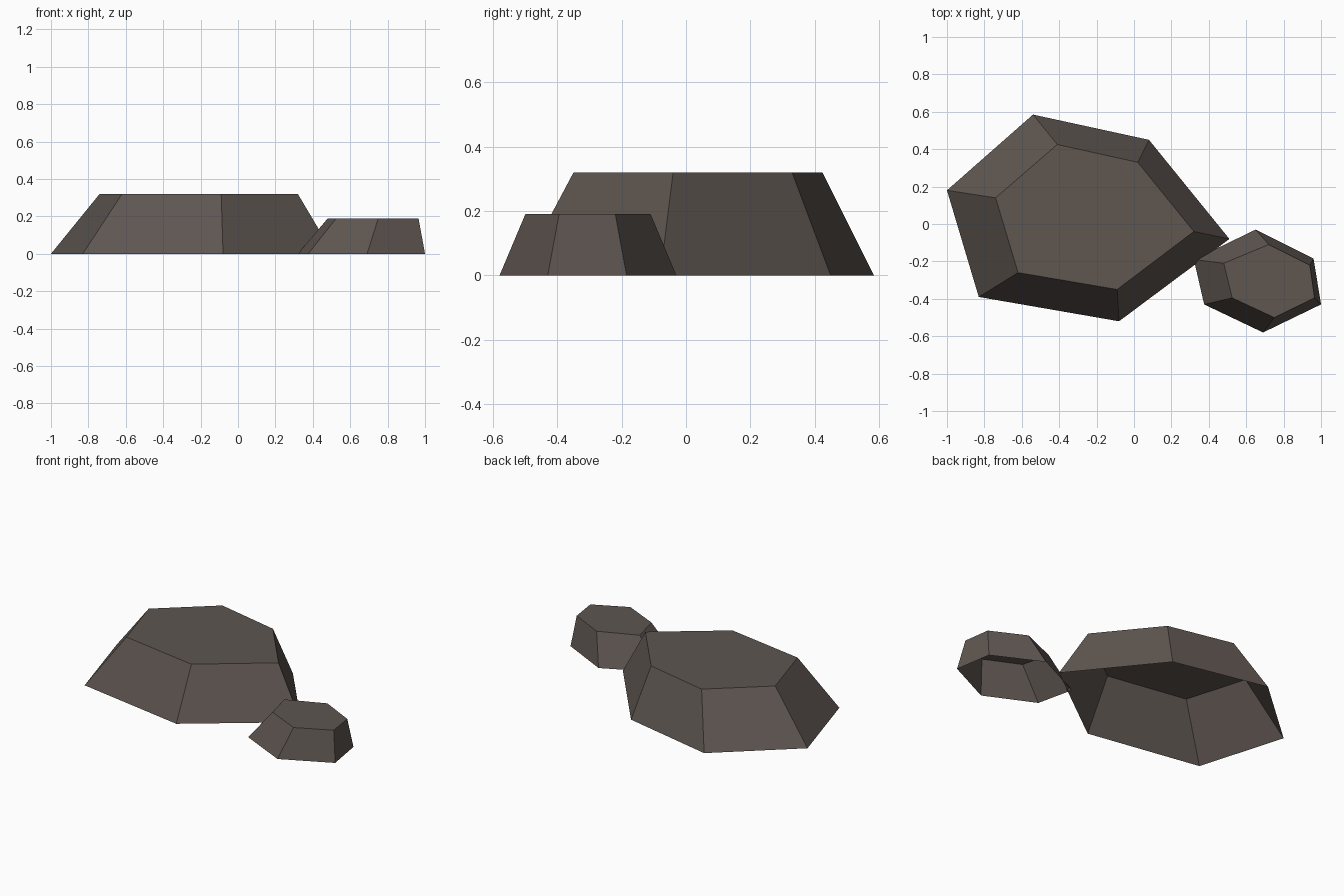
import bpy
import bmesh

cube = bpy.data.objects.get("Cube")
if cube:
    bpy.data.objects.remove(cube, do_unlink=True)

# Single stone colour
stone = bpy.data.materials.new("dark_stone")
stone.use_nodes = True
colour = (0.112, 0.092, 0.081, 1.0)
stone.diffuse_color = colour
shader = next(n for n in stone.node_tree.nodes if n.type == "BSDF_PRINCIPLED")
shader.inputs["Base Color"].default_value = colour
shader.inputs["Roughness"].default_value = 1.0


def make_rock(name, foot, crown, height):
    """Tapered rock, open underneath; outlines run counter-clockwise."""
    bm = bmesh.new()
    low = [bm.verts.new((x, y, 0)) for x, y in foot]
    high = [bm.verts.new((x, y, height)) for x, y in crown]
    count = len(low)
    for i in range(count):
        j = (i + 1) % count
        bm.faces.new((low[i], low[j], high[j], high[i]))
    bm.faces.new(high)
    mesh = bpy.data.meshes.new(name)
    bm.to_mesh(mesh)
    bm.free()
    mesh.materials.append(stone)
    rock = bpy.data.objects.new(name, mesh)
    bpy.context.collection.objects.link(rock)
    return rock


# Large flat-topped rock
make_rock(
    "large_rock",
    foot=[(-1, .18), (-.83, -.39), (-.08, -.52), (.51, -.08), (.08, .45), (-.54, .585)],
    crown=[(-.74, .14), (-.62, -.26), (-.09, -.35), (.32, -.04), (.02, .33), (-.41, .425)],
    height=.32,
)

# Small rock beside it
make_rock(
    "small_rock",
    foot=[(.32, -.19), (.375, -.43), (.69, -.58), (1, -.43), (.96, -.185), (.65, -.03)],
    crown=[(.48, -.21), (.525, -.395), (.75, -.5), (.965, -.395), (.94, -.22), (.72, -.11)],
    height=.19,
)
